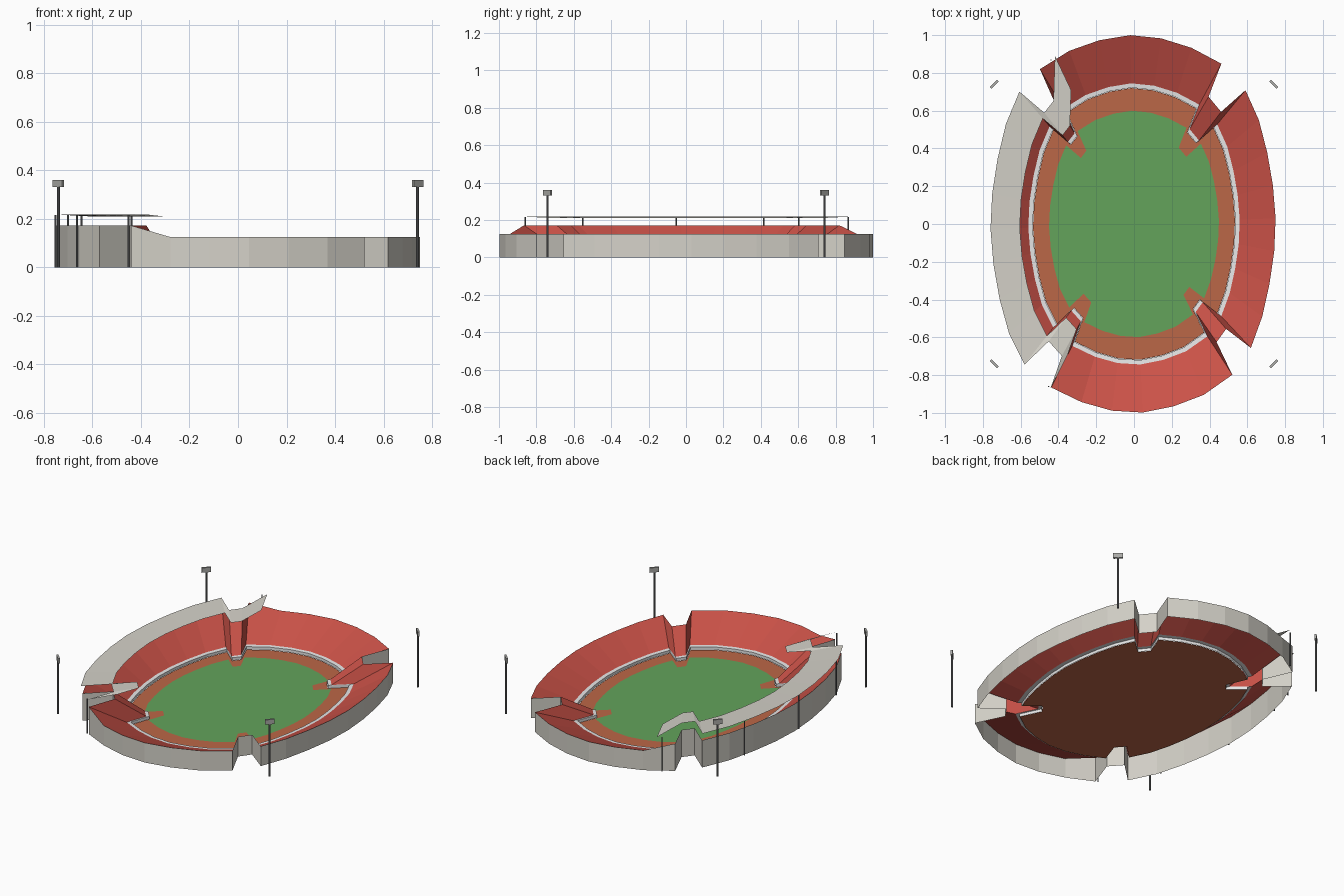
import bpy
import math
from mathutils import Vector

cube = bpy.data.objects.get("Cube")
if cube:
    bpy.data.objects.remove(cube, do_unlink=True)


def material(name, color):
    mat = bpy.data.materials.new(name)
    mat.diffuse_color = (*color, 1)
    mat.use_nodes = True
    mat.node_tree.nodes["Principled BSDF"].inputs["Base Color"].default_value = (*color, 1)
    return mat


CONCRETE = material("concrete", (0.66, 0.64, 0.58))
SEATS = material("seat red", (0.60, 0.085, 0.065))
TRACK = material("track clay", (0.50, 0.135, 0.063))
GRASS = material("grass", (0.125, 0.37, 0.105))
WHITE = material("barrier white", (0.95, 0.95, 0.95))
STEEL = material("post steel", (0.17, 0.175, 0.18))
LAMP = material("lamp grey", (0.40, 0.40, 0.38))

# Stands as arcs of the oval: start angle, end angle, segments
EAST, NORTH, WEST, SOUTH = (-38.5, 42, 8), (54, 129, 6), (139, 224, 8), (236, 311, 6)
NOTCH = 0.855


def arc(stand):
    start, end, count = stand
    return [(start + (end - start) * i / count, 1) for i in range(count + 1)]


def oval_path():
    """Angle and radius factor all round, stepping inward at the four entrances."""
    path = []
    stands = [EAST, NORTH, WEST, SOUTH]
    for stand, following in zip(stands, stands[1:] + [EAST]):
        nxt = following[0] + (360 if following is EAST else 0)
        path += arc(stand) + [(stand[1] + 2, NOTCH), (nxt - 2, NOTCH)]
    return path


def row(path, rx, ry, height):
    """One line of points along the oval; height is a number or a rule by angle."""
    points = []
    for angle, radius in path:
        t = math.radians(angle)
        r = radius * (1 + 0.06 * math.sin(2 * t) ** 4) if radius == 1 else radius
        z = height(angle) if callable(height) else height
        points.append(Vector((rx * r * math.cos(t), ry * r * math.sin(t), z)))
    return points


def build(name, verts, faces, mat):
    mesh = bpy.data.meshes.new(name)
    mesh.from_pydata(verts, [], faces)
    mesh.materials.append(mat)
    obj = bpy.data.objects.new(name, mesh)
    bpy.context.collection.objects.link(obj)
    return obj


def loft(name, rows, mat, closed=True):
    n = len(rows[0])
    faces = []
    for k in range(len(rows) - 1):
        for i in range(n if closed else n - 1):
            j = (i + 1) % n
            faces.append((k * n + i, k * n + n + i, k * n + n + j, k * n + j))
    return build(name, [p for r in rows for p in r], faces, mat)


def plate(name, points, mat):
    return build(name, points, [tuple(range(len(points)))], mat)


def post(name, x, y, height, radius):
    bpy.ops.mesh.primitive_cylinder_add(vertices=8, radius=radius, depth=height,
                                        location=(x, y, height / 2))
    obj = bpy.context.object
    obj.name = name
    obj.data.materials.append(STEEL)


def rim_height(angle):
    return 0.172 if 128 < angle < 237 else 0.125


oval = oval_path()

# Ground: clay track and grass field
plate("running_track", row(oval, 0.535, 0.72, 0), TRACK)
plate("grass_field", row(oval, 0.45, 0.6, 0.003), GRASS)

# White barrier between track and seats
loft("barrier", [row(oval, 0.537, 0.722, 0), row(oval, 0.537, 0.722, 0.018),
                 row(oval, 0.56, 0.745, 0.02)], WHITE)

# Sloping seats and outer wall
loft("seating_bowl", [row(oval, 0.56, 0.745, 0.02), row(oval, 0.75, 1, rim_height)], SEATS)
loft("outer_wall", [row(oval, 0.75, 1, rim_height), row(oval, 0.75, 1, 0)], CONCRETE)

# Roof over the taller stand, folding in at both entrances
roof_path = ([(122, 1), (131, NOTCH), (137, NOTCH)] + arc(WEST)
             + [(226, NOTCH), (234, NOTCH), (236, 1)])
loft("roof", [row(roof_path, 0.605, 0.805, 0.21), row(roof_path, 0.76, 1.01, 0.219)],
     CONCRETE, closed=False)

# Thin posts carrying the roof
post_path = [(a, 1) for a in (124, 145, 156, 183, 212, 235)]
for i, p in enumerate(row(post_path, 0.753, 1.003, 0)):
    post(f"roof_post_{i + 1}", p.x, p.y, 0.217, 0.004)

# Floodlights at the four corners
for sx, side in ((-1, "right"), (1, "left")):
    for sy, end in ((-1, "front"), (1, "back")):
        x, y = 0.74 * sx, 0.74 * sy
        post(f"floodlight_post_{end}_{side}", x, y, 0.335, 0.006)
        bpy.ops.mesh.primitive_cube_add(size=1, location=(x, y, 0.346),
                                        rotation=(0, 0, -sx * sy * math.pi / 4))
        head = bpy.context.object
        head.name = f"floodlight_head_{end}_{side}"
        head.scale = (0.055, 0.012, 0.03)
        head.data.materials.append(LAMP)
